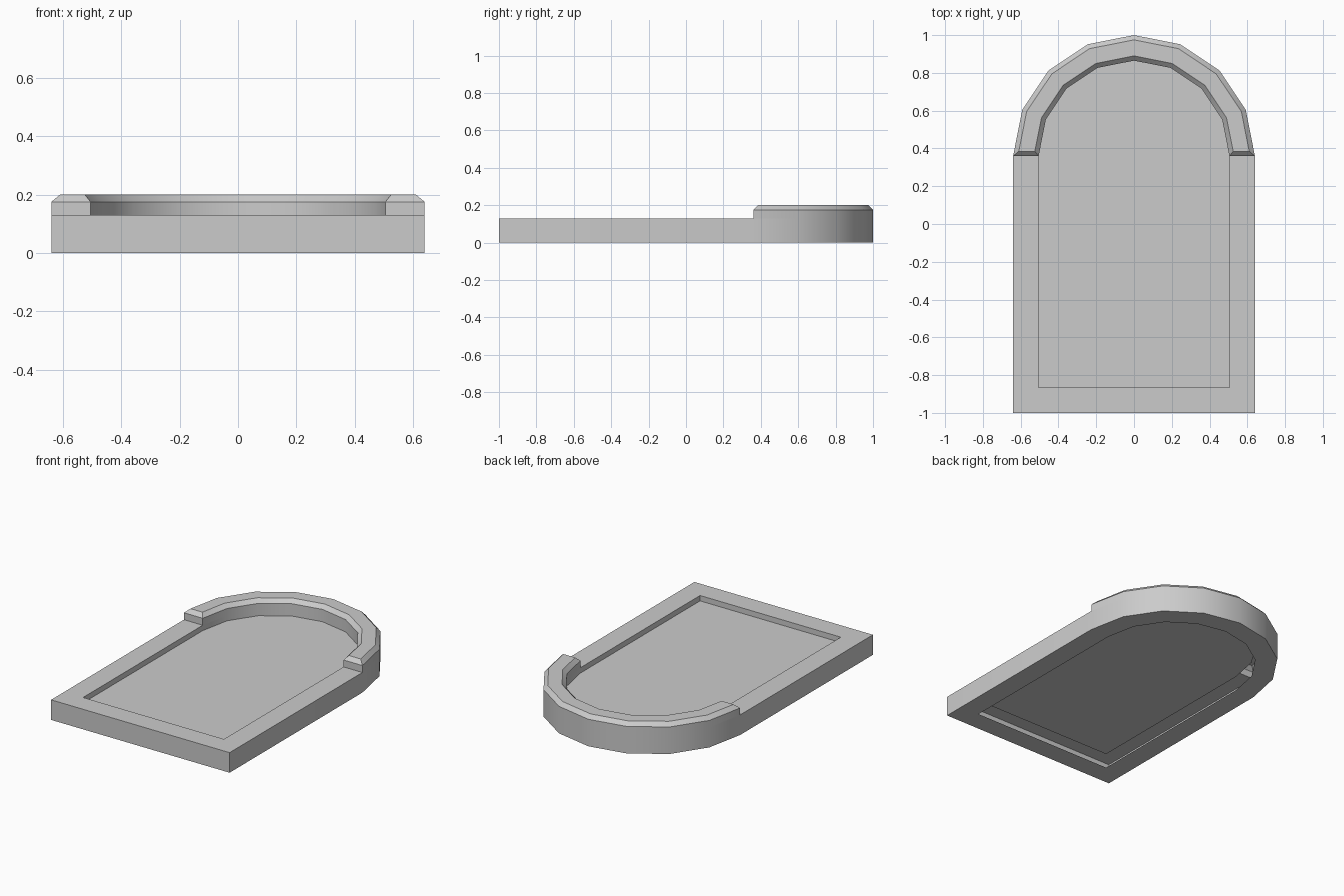
import bpy, math

if "Cube" in bpy.data.objects:
    bpy.data.objects.remove(bpy.data.objects["Cube"])

ARC_Y, SEGS = 0.36, 8            # arch centre and segments
R_OUT, R_IN, CH = 0.64, 0.505, 0.025
Z_FRAME, Z_PANEL, Z_RIM = 0.13, 0.095, 0.20


def arc(r, z, end_shift=0.0):
    """Half circle from +x to -x; the two ends can be pulled back in y."""
    pts = []
    for i in range(SEGS + 1):
        a = math.pi * i / SEGS
        shift = end_shift if i in (0, SEGS) else 0.0
        x = r * math.cos(a)
        pts.append((x * (1 - 0.2 * shift / r), ARC_Y + r * math.sin(a) + shift, z))
    return pts


def outline(r, z):
    """Closed door-shaped loop, counter-clockwise."""
    y = -1.0 + (R_OUT - r)
    return arc(r, z) + [(-r, y, z), (r, y, z)]


def strips(rows, closed, skip=lambda row, i: False):
    """Vertices and quads joining consecutive rows of points."""
    n = len(rows[0])
    verts = [p for row in rows for p in row]
    faces = []
    for k in range(len(rows) - 1):
        for i in range(n if closed else n - 1):
            if not skip(k, i):
                j = (i + 1) % n
                faces.append((k * n + i, k * n + j, (k + 1) * n + j, (k + 1) * n + i))
    return verts, faces


def add(name, verts, faces):
    mesh = bpy.data.meshes.new(name)
    mesh.from_pydata(verts, [], faces)
    mesh.update()
    ob = bpy.data.objects.new(name, mesh)
    bpy.context.collection.objects.link(ob)
    bpy.ops.object.select_all(action='DESELECT')
    ob.select_set(True)
    bpy.context.view_layer.objects.active = ob
    bpy.ops.object.shade_smooth_by_angle(angle=math.radians(30))
    return ob


# Hollow frame: bottom ring, outer wall, top ledge (straight sides only), inner lip
add("frame", *strips(
    [outline(R_IN, 0), outline(R_OUT, 0), outline(R_OUT, Z_FRAME),
     outline(R_IN, Z_FRAME), outline(R_IN, Z_PANEL)],
    True, lambda row, i: row == 2 and i < SEGS))

# Raised chamfered rim around the arch
z_ch = Z_RIM - CH
verts, faces = strips(
    [arc(R_OUT, Z_FRAME), arc(R_OUT, z_ch), arc(R_OUT - CH, Z_RIM, CH),
     arc(R_IN + CH, Z_RIM, CH), arc(R_IN, z_ch), arc(R_IN, Z_FRAME)], False)
n = SEGS + 1
for cap in ((5, 0, 1, 4), (4, 1, 2, 3)):
    faces.append(tuple(k * n for k in cap))
    faces.append(tuple(k * n + SEGS for k in reversed(cap)))
add("arch_rim", verts, faces)

# Recessed flat panel
panel = outline(R_IN, Z_PANEL)
add("panel", panel, [tuple(range(len(panel)))])
